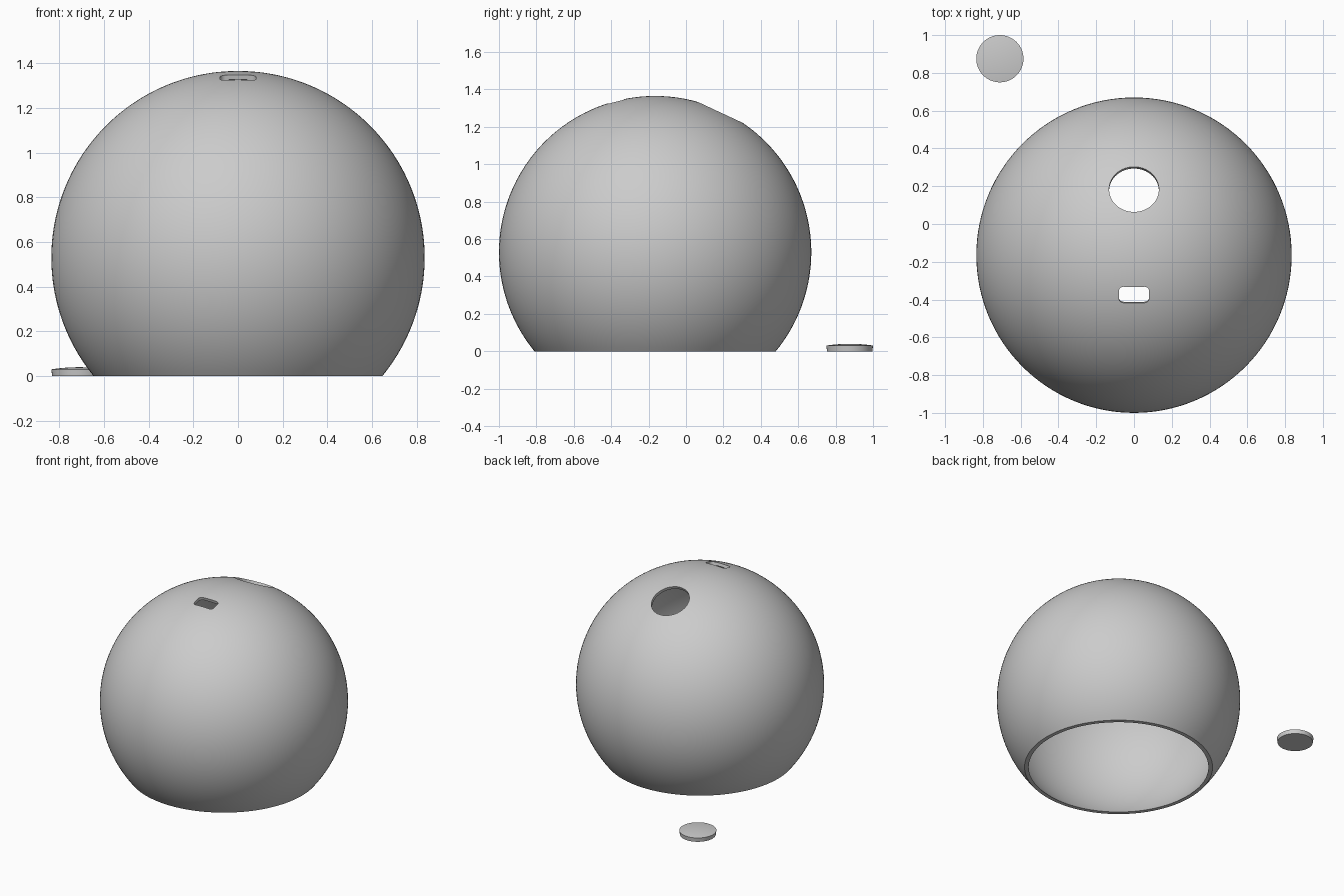
import bpy, bmesh
from math import sin, cos, asin, pi, radians
from mathutils import Matrix, Vector

if "Cube" in bpy.data.objects:
    bpy.data.objects.remove(bpy.data.objects["Cube"])

RADIUS, WALL, LIFT = 0.835, 0.022, 0.53
CENTRE = Vector((0, -0.165, LIFT))

grey = bpy.data.materials.new("plain_grey")
grey.use_nodes = True
grey.diffuse_color = (0.6, 0.6, 0.6, 1)
grey.node_tree.nodes["Principled BSDF"].inputs["Base Color"].default_value = (0.6, 0.6, 0.6, 1)


def make_object(name, bm):
    bmesh.ops.recalc_face_normals(bm, faces=bm.faces)
    mesh = bpy.data.meshes.new(name)
    bm.to_mesh(mesh)
    bm.free()
    mesh.materials.append(grey)
    obj = bpy.data.objects.new(name, mesh)
    bpy.context.collection.objects.link(obj)
    return obj


def activate(obj):
    bpy.ops.object.select_all(action="DESELECT")
    obj.select_set(True)
    bpy.context.view_layer.objects.active = obj


def lathe(name, profile, steps):
    """Spin a closed (radius, height) profile around z."""
    bm = bmesh.new()
    verts = [bm.verts.new((r, 0, z)) for r, z in profile]
    edges = [bm.edges.new(pair) for pair in zip(verts, verts[1:])]
    bmesh.ops.spin(bm, geom=verts + edges, cent=(0, 0, 0), axis=(0, 0, 1),
                   angle=2 * pi, steps=steps)
    bmesh.ops.remove_doubles(bm, verts=bm.verts, dist=1e-5)
    return make_object(name, bm)


def arc(radius, start, end, count):
    """Arc in the radius/height plane; angles run down from the pole."""
    angles = [start + (end - start) * i / count for i in range(count + 1)]
    return [(radius * sin(a), radius * cos(a)) for a in angles]


def cutter(name, half_x, half_y, corner, tilt, steps=12):
    """Rounded prism through the wall, tipped from the pole toward the back."""
    bm = bmesh.new()
    outline = []
    for quarter, (sx, sy) in enumerate([(1, 1), (-1, 1), (-1, -1), (1, -1)]):
        for i in range(steps):
            a = (quarter + (i + 0.5) / steps) * pi / 2
            outline.append(bm.verts.new((sx * (half_x - corner) + corner * cos(a),
                                         sy * (half_y - corner) + corner * sin(a), 0.7)))
    face = bm.faces.new(outline)
    raised = bmesh.ops.extrude_face_region(bm, geom=[face])["geom"]
    bmesh.ops.translate(bm, vec=(0, 0, 0.25),
                        verts=[v for v in raised if isinstance(v, bmesh.types.BMVert)])
    bm.transform(Matrix.Rotation(radians(-tilt), 4, "X"))
    obj = make_object(name, bm)
    obj.hide_render = True
    return obj


# Hollow globe, open at the base
inner = RADIUS - WALL
outer_end = pi / 2 + asin(LIFT / RADIUS)
inner_end = pi / 2 + asin(LIFT / inner)
globe = lathe("hollow_globe",
              arc(RADIUS, 0, outer_end, 64) + arc(inner, inner_end, 0, 64), 128)

# Round filling hole at the back and coin slot at the front
for tool in (cutter("round_hole_cutter", 0.132, 0.132, 0.132, 25),
             cutter("slot_cutter", 0.08, 0.044, 0.025, -14.6)):
    mod = globe.modifiers.new(tool.name, "BOOLEAN")
    mod.operation, mod.solver, mod.object = "DIFFERENCE", "EXACT", tool
    activate(globe)
    bpy.ops.object.modifier_apply(modifier=mod.name)
    bpy.data.objects.remove(tool)
globe.location = CENTRE

# Loose plug for the round hole: flat below, gently domed above
dome = [(r, z - RADIUS + 0.04) for r, z in arc(RADIUS, 0, asin(0.125 / RADIUS), 8)]
plug = lathe("hole_plug", dome + [(0.121, 0), (0, 0)], 64)
plug.location = (-0.71, 0.875, 0)

for obj in (globe, plug):
    activate(obj)
    bpy.ops.object.shade_smooth_by_angle(angle=radians(30))
